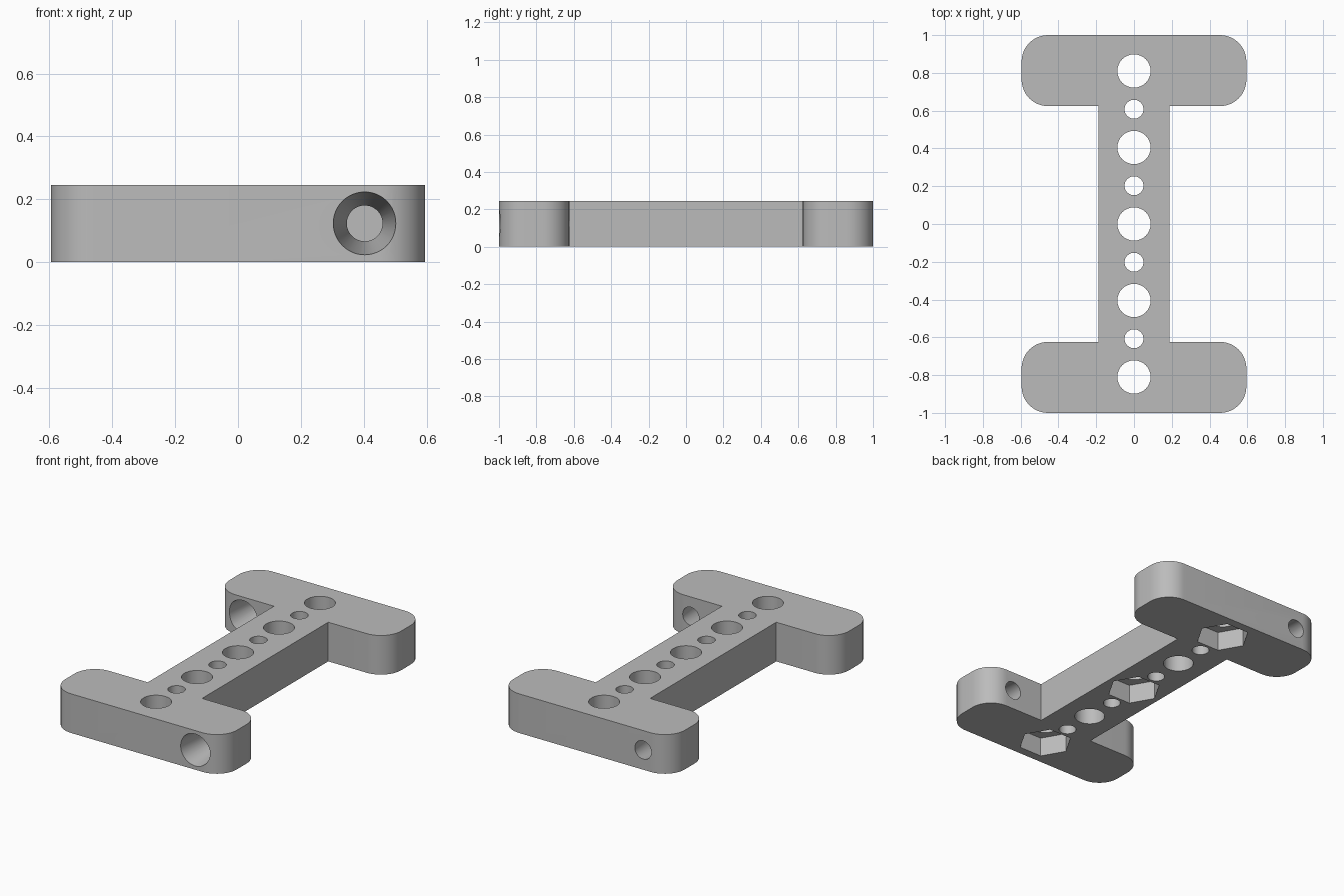
import bpy
import bmesh
from math import cos, sin, pi, radians
from mathutils import Matrix

if "Cube" in bpy.data.objects:
    bpy.data.objects.remove(bpy.data.objects["Cube"])

HEIGHT = 0.245
HALF_WIDTH, HALF_WEB, INNER_Y, CORNER = 0.595, 0.188, 0.624, 0.14

grey = bpy.data.materials.new("plain grey")
grey.use_nodes = True
GREY = (0.5, 0.5, 0.5, 1)
grey.diffuse_color = GREY
grey.node_tree.nodes["Principled BSDF"].inputs["Base Color"].default_value = GREY


def add_object(name, bm):
    mesh = bpy.data.meshes.new(name)
    bmesh.ops.recalc_face_normals(bm, faces=bm.faces)
    bm.to_mesh(mesh)
    bm.free()
    mesh.materials.append(grey)
    obj = bpy.data.objects.new(name, mesh)
    bpy.context.collection.objects.link(obj)
    return obj


def rounded(cx, cy, start, steps=12):
    """Quarter-circle corner, counter-clockwise from the start angle."""
    angles = [radians(start + 90 * i / steps) for i in range(steps + 1)]
    return [(cx + CORNER * cos(a), cy + CORNER * sin(a)) for a in angles]


# I-shaped outline: the back half, then the same turned half way round
cx = HALF_WIDTH - CORNER
half = [(HALF_WEB, INNER_Y)]
half += rounded(cx, INNER_Y + CORNER, -90)
half += rounded(cx, 1 - CORNER, 0)
half += rounded(-cx, 1 - CORNER, 90)
half += rounded(-cx, INNER_Y + CORNER, 180)
half += [(-HALF_WEB, INNER_Y)]
outline = half + [(-x, -y) for x, y in half]

bm = bmesh.new()
face = bm.faces.new([bm.verts.new((x, y, 0)) for x, y in outline])
extruded = bmesh.ops.extrude_face_region(bm, geom=[face])["geom"]
bmesh.ops.translate(bm, vec=(0, 0, HEIGHT),
                    verts=[v for v in extruded if isinstance(v, bmesh.types.BMVert)])
bracket = add_object("i_shaped_bracket", bm)


def cut(location, r1, r2, depth, sides=48, along_y=False):
    """Subtract a cylinder, cone or prism centred on location."""
    bm = bmesh.new()
    turn = Matrix.Rotation(-pi / 2, 4, "X") if along_y else Matrix()
    # Bring a vertex of the prism onto the x axis
    spin = Matrix.Rotation(pi / 2, 4, "Z")
    bmesh.ops.create_cone(bm, cap_ends=True, segments=sides, radius1=r1, radius2=r2,
                          depth=depth, matrix=Matrix.Translation(location) @ turn @ spin)
    cutter = add_object("hole_cutter", bm)
    cutter.hide_render = True
    mod = bracket.modifiers.new("hole", "BOOLEAN")
    mod.operation, mod.solver, mod.object = "DIFFERENCE", "EXACT", cutter
    bpy.context.view_layer.objects.active = bracket
    bpy.ops.object.modifier_apply(modifier=mod.name)
    bpy.data.objects.remove(cutter)


# Alternating large and small holes down the middle
for i in range(-4, 5):
    radius = 0.05 if i % 2 else 0.088
    cut((0, i * 0.2025, HEIGHT / 2), radius, radius, 1)

# Hexagonal nut pockets underneath
POCKET = 0.12
for y in (-0.81, 0, 0.81):
    cut((0, y, 0), 0.157, 0.157, 2 * POCKET, sides=6)

# Tapered holes through the flanges, wide end to the front
LENGTH, EXTRA = 1 - INNER_Y, 0.01
WIDE, NARROW = 0.1, 0.057
flare = (WIDE - NARROW) / LENGTH * EXTRA
for side in (-1, 1):
    cut((-side * 0.403, side * (1 + INNER_Y) / 2, HEIGHT / 2 + 0.001),
        WIDE + flare, NARROW - flare, LENGTH + 2 * EXTRA, along_y=True)

bpy.ops.object.select_all(action="DESELECT")
bracket.select_set(True)
bpy.context.view_layer.objects.active = bracket
bpy.ops.object.shade_smooth_by_angle(angle=radians(30))
